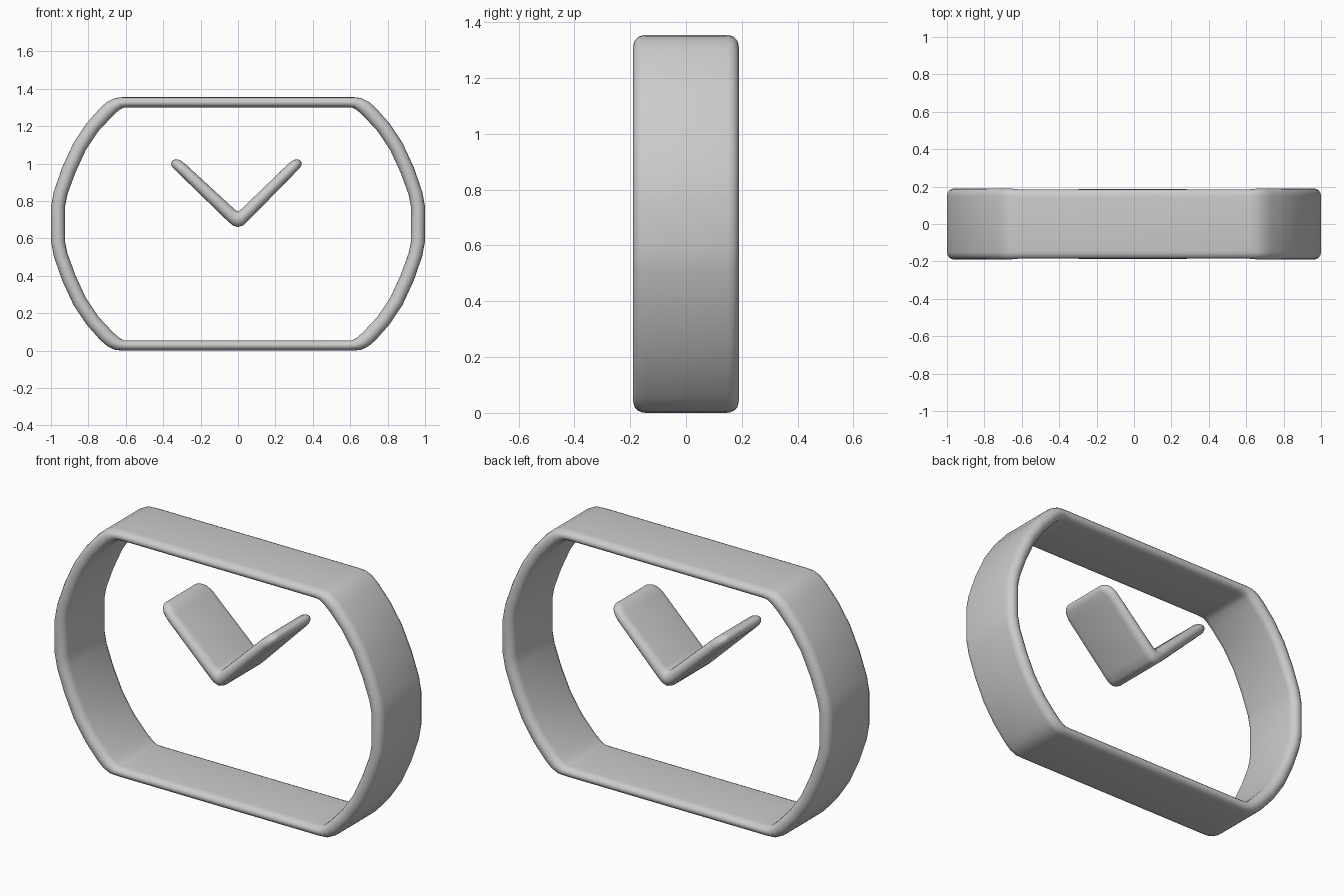
import bpy, bmesh
from math import cos, sin, pi

cube = bpy.data.objects.get("Cube")
if cube:
    bpy.data.objects.remove(cube, do_unlink=True)

HEIGHT = 1.355
EDGE = 0.04       # how far the rounded edge reaches along the depth
ARC_STEPS = 8

grey = bpy.data.materials.new("plain grey")
grey.use_nodes = True
COLOUR = (0.6, 0.6, 0.6, 1)
grey.diffuse_color = COLOUR
grey.node_tree.nodes["Principled BSDF"].inputs["Base Color"].default_value = COLOUR


def section(outer, inner, half):
    """Flat band section with rounded front and back edges."""
    points = []
    for side in (1, -1):
        for i in range(ARC_STEPS + 1):
            a = pi * i / ARC_STEPS
            t = 0.5 - 0.5 * cos(a) * side
            y = side * (half - EDGE + EDGE * sin(a))
            points.append((outer[0] + (inner[0] - outer[0]) * t, y,
                           outer[1] + (inner[1] - outer[1]) * t))
    return points


def sweep(name, stations, closed):
    """Join the sections along a path into one smooth band."""
    bm = bmesh.new()
    rings = [[bm.verts.new(p) for p in section(*s)] for s in stations]
    pairs = list(zip(rings, rings[1:]))
    if closed:
        pairs.append((rings[-1], rings[0]))
    else:
        bm.faces.new(rings[0])
        bm.faces.new(rings[-1])
    for a, b in pairs:
        for i in range(len(a)):
            j = (i + 1) % len(a)
            bm.faces.new((a[i], a[j], b[j], b[i]))
    bmesh.ops.recalc_face_normals(bm, faces=bm.faces)
    mesh = bpy.data.meshes.new(name)
    bm.to_mesh(mesh)
    bm.free()
    mesh.materials.append(grey)
    obj = bpy.data.objects.new(name, mesh)
    bpy.context.collection.objects.link(obj)
    bpy.ops.object.select_all(action="DESELECT")
    obj.select_set(True)
    bpy.context.view_layer.objects.active = obj
    bpy.ops.object.shade_smooth_by_angle(angle=0.7)


def flip_x(stations, stretch=1):
    return [((-o[0] * stretch, o[1]), (-i[0] * stretch, i[1]), h)
            for o, i, h in reversed(stations)]


def flip_z(stations):
    return [((o[0], HEIGHT - o[1]), (i[0], HEIGHT - i[1]), h)
            for o, i, h in reversed(stations)]


# Case: one quarter as outer point, inner point, half depth
quarter = [
    ((1.0, 0.77), (0.925, 0.77), 0.19),
    ((0.985, 0.85), (0.912, 0.835), 0.19),
    ((0.94, 0.98), (0.87, 0.95), 0.19),
    ((0.88, 1.11), (0.815, 1.07), 0.19),
    ((0.81, 1.215), (0.745, 1.175), 0.19),
    ((0.735, 1.30), (0.67, 1.255), 0.19),
    ((0.70, 1.33), (0.635, 1.287), 0.19),
    ((0.66, 1.35), (0.61, 1.30), 0.187),
    ((0.62, 1.355), (0.57, 1.30), 0.184),
]
upper = quarter + flip_x(quarter)
sweep("case_band", upper + flip_z(upper), True)

# Hands: right arm from the elbow to the rounded tip
elbow = [((0, 0.66), (0, 0.745), 0.187)]
arm = [
    ((0.028, 0.67), (0.008, 0.748), 0.187),
    ((0.06, 0.70), (0.022, 0.76), 0.187),
    ((0.30, 0.945), (0.26, 0.99), 0.187),
    ((0.325, 0.97), (0.285, 1.012), 0.178),
    ((0.338, 0.988), (0.303, 1.021), 0.165),
    ((0.341, 1.0), (0.318, 1.022), 0.15),
    ((0.337, 1.013), (0.329, 1.02), 0.135),
]
sweep("clock_hands", flip_x(arm, 1.05) + elbow + arm, False)
